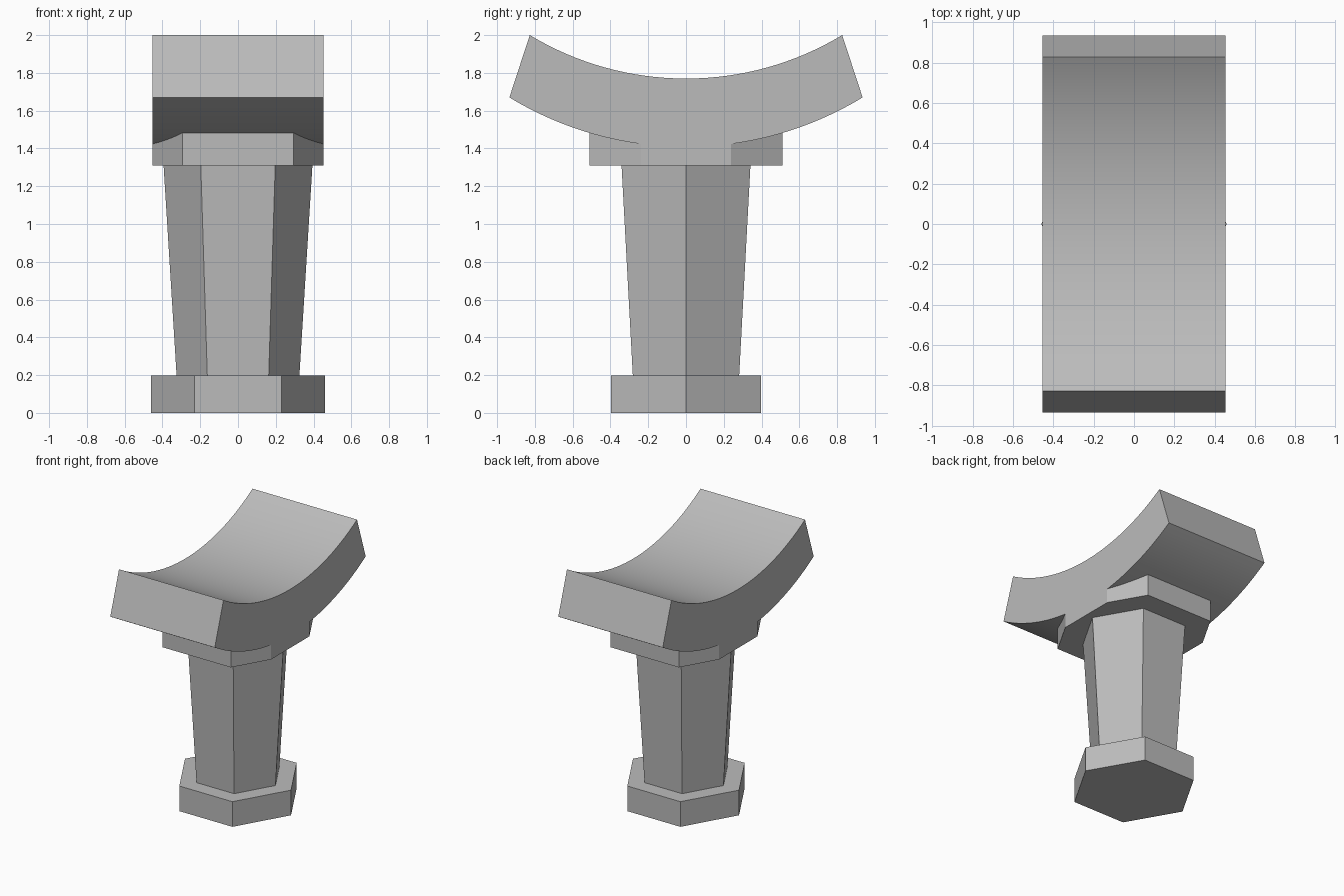
import bpy
import bmesh
from math import sqrt, cos, sin, asin, pi, radians

cube = bpy.data.objects.get("Cube")
if cube:
    bpy.data.objects.remove(cube, do_unlink=True)

# One plain grey for the whole model
GREY = (0.5, 0.5, 0.5, 1)
grey = bpy.data.materials.new("plain_grey")
grey.use_nodes = True
grey.diffuse_color = GREY
grey.node_tree.nodes["Principled BSDF"].inputs["Base Color"].default_value = GREY

HALF_WIDTH = 0.453      # half the saddle width along x
ARC_STEPS = 32


def loft(name, lower, upper):
    """Solid between two matching closed rings of points."""
    bm = bmesh.new()
    a = [bm.verts.new(p) for p in lower]
    b = [bm.verts.new(p) for p in upper]
    bm.faces.new(a)
    bm.faces.new(b)
    for i in range(len(a)):
        j = (i + 1) % len(a)
        bm.faces.new((a[i], a[j], b[j], b[i]))
    bmesh.ops.recalc_face_normals(bm, faces=bm.faces)
    mesh = bpy.data.meshes.new(name)
    bm.to_mesh(mesh)
    bm.free()
    mesh.materials.append(grey)
    obj = bpy.data.objects.new(name, mesh)
    bpy.context.collection.objects.link(obj)
    return obj


def hexagon(radius, z):
    return [(radius * cos(i * pi / 3), radius * sin(i * pi / 3), z) for i in range(6)]


class Arc:
    """Circular sag given by its middle height and its end point."""

    def __init__(self, middle, end_y, end_z):
        rise = end_z - middle
        self.middle, self.end_y = middle, end_y
        self.radius = (end_y ** 2 + rise ** 2) / (2 * rise)

    def height(self, y):
        return self.middle + self.radius - sqrt(self.radius ** 2 - y * y)

    def points(self):
        sweep = asin(self.end_y / self.radius)
        ys = [self.radius * sin(sweep * (2 * i / ARC_STEPS - 1)) for i in range(ARC_STEPS + 1)]
        return [(y, self.height(y)) for y in ys]


top_arc = Arc(1.77, 0.827, 2.0)
under_arc = Arc(1.408, 0.935, 1.67)

# Hexagonal foot and flared column
loft("base", hexagon(0.46, 0), hexagon(0.46, 0.197))
loft("column", hexagon(0.325, 0.197), hexagon(0.394, 1.31))

# Hexagonal collar, trimmed to the saddle width and fitted to its underside
R = 0.59
trim_y = (R - HALF_WIDTH) * sqrt(3)
quarter = [(HALF_WIDTH, trim_y), (R / 2, R * sqrt(3) / 2)]
half = quarter + [(-x, y) for x, y in reversed(quarter)]
outline = half + [(-x, -y) for x, y in half]
loft("collar",
     [(x, y, 1.31) for x, y in outline],
     [(x, y, under_arc.height(y)) for x, y in outline])

# Curved saddle
profile = top_arc.points() + under_arc.points()[::-1]
saddle = loft("saddle",
              [(-HALF_WIDTH, y, z) for y, z in profile],
              [(HALF_WIDTH, y, z) for y, z in profile])
bpy.ops.object.select_all(action="DESELECT")
saddle.select_set(True)
bpy.context.view_layer.objects.active = saddle
bpy.ops.object.shade_smooth_by_angle(angle=radians(30))
